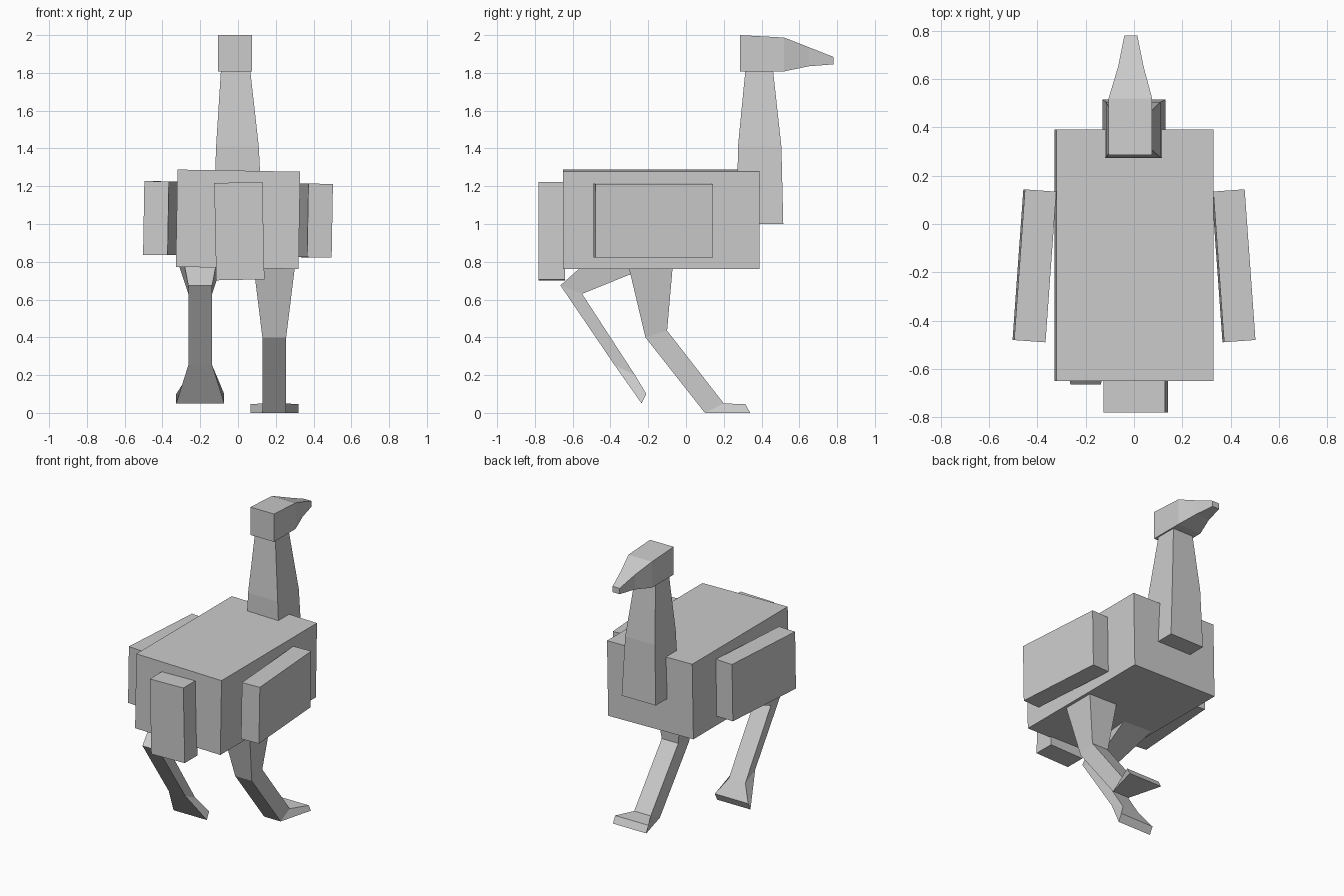
import bpy, bmesh
from math import radians

cube = bpy.data.objects.get("Cube")
if cube:
    bpy.data.objects.remove(cube, do_unlink=True)

grey = bpy.data.materials.new("plain_grey")
grey.use_nodes = True
grey.diffuse_color = (0.6, 0.6, 0.6, 1)
grey.node_tree.nodes["Principled BSDF"].inputs["Base Color"].default_value = (0.6, 0.6, 0.6, 1)


def finish(name, bm):
    bmesh.ops.recalc_face_normals(bm, faces=bm.faces)
    mesh = bpy.data.meshes.new(name)
    bm.to_mesh(mesh)
    bm.free()
    mesh.materials.append(grey)
    obj = bpy.data.objects.new(name, mesh)
    bpy.context.collection.objects.link(obj)
    return obj


def box(name, centre, size, roll=0, yaw=0):
    bm = bmesh.new()
    bmesh.ops.create_cube(bm, size=1)
    bmesh.ops.scale(bm, vec=size, verts=bm.verts)
    obj = finish(name, bm)
    obj.location = centre
    obj.rotation_euler = (0, radians(roll), radians(yaw))
    return obj


def loft(name, sections):
    """Each section: (y, z) of one edge, (y, z) of the opposite edge, centre x, half width."""
    bm = bmesh.new()
    rings = []
    for a, b, x, half in sections:
        corners = ((x - half, *a), (x + half, *a), (x + half, *b), (x - half, *b))
        rings.append([bm.verts.new(c) for c in corners])
    for lower, upper in zip(rings, rings[1:]):
        for i in range(4):
            j = (i + 1) % 4
            bm.faces.new((lower[i], lower[j], upper[j], upper[i]))
    bm.faces.new(rings[0])
    bm.faces.new(rings[-1])
    return finish(name, bm)


# Trunk, tail and folded wings, each slightly tilted
box("body", (0, -0.13, 1.025), (0.65, 1.04, 0.515), roll=1)
box("tail", (0.007, -0.71, 0.962), (0.255, 0.14, 0.515), roll=-1.2)
for name, side, z in (("left_wing", 1, 1.018), ("right_wing", -1, 1.031)):
    box(name, (side * 0.412, -0.173, z), (0.13, 0.625, 0.39), roll=1, yaw=side * 4.1)

# Tapering neck
loft("neck", [
    ((0.27, 1.0), (0.515, 1.0), 0, 0.13),
    ((0.275, 1.41), (0.505, 1.41), -0.003, 0.113),
    ((0.315, 1.82), (0.46, 1.82), -0.013, 0.077),
])

# Head narrowing into the beak
loft("head", [
    ((0.285, 1.808), (0.285, 2.0), -0.015, 0.09),
    ((0.52, 1.808), (0.52, 1.987), -0.015, 0.09),
    ((0.65, 1.835), (0.65, 1.936), -0.013, 0.053),
    ((0.78, 1.845), (0.78, 1.885), -0.013, 0.027),
])

# Legs: hip, knee, ankle, toe
widths = (0.11, 0.063, 0.063, 0.127)
poses = {
    "left_leg": (0.192, [((-0.305, 0.78), (-0.07, 0.78)), ((-0.215, 0.4), (-0.10, 0.435)),
                         ((0.10, 0.0), (0.20, 0.05)), ((0.34, 0.0), (0.315, 0.046))]),
    "right_leg": (-0.2, [((-0.39, 0.92), (-0.2, 0.772)), ((-0.665, 0.675), (-0.55, 0.63)),
                         ((-0.378, 0.253), (-0.27, 0.2)), ((-0.235, 0.05), (-0.21, 0.10))]),
}
for name, (x, joints) in poses.items():
    loft(name, [(a, b, x, w) for (a, b), w in zip(joints, widths)])
